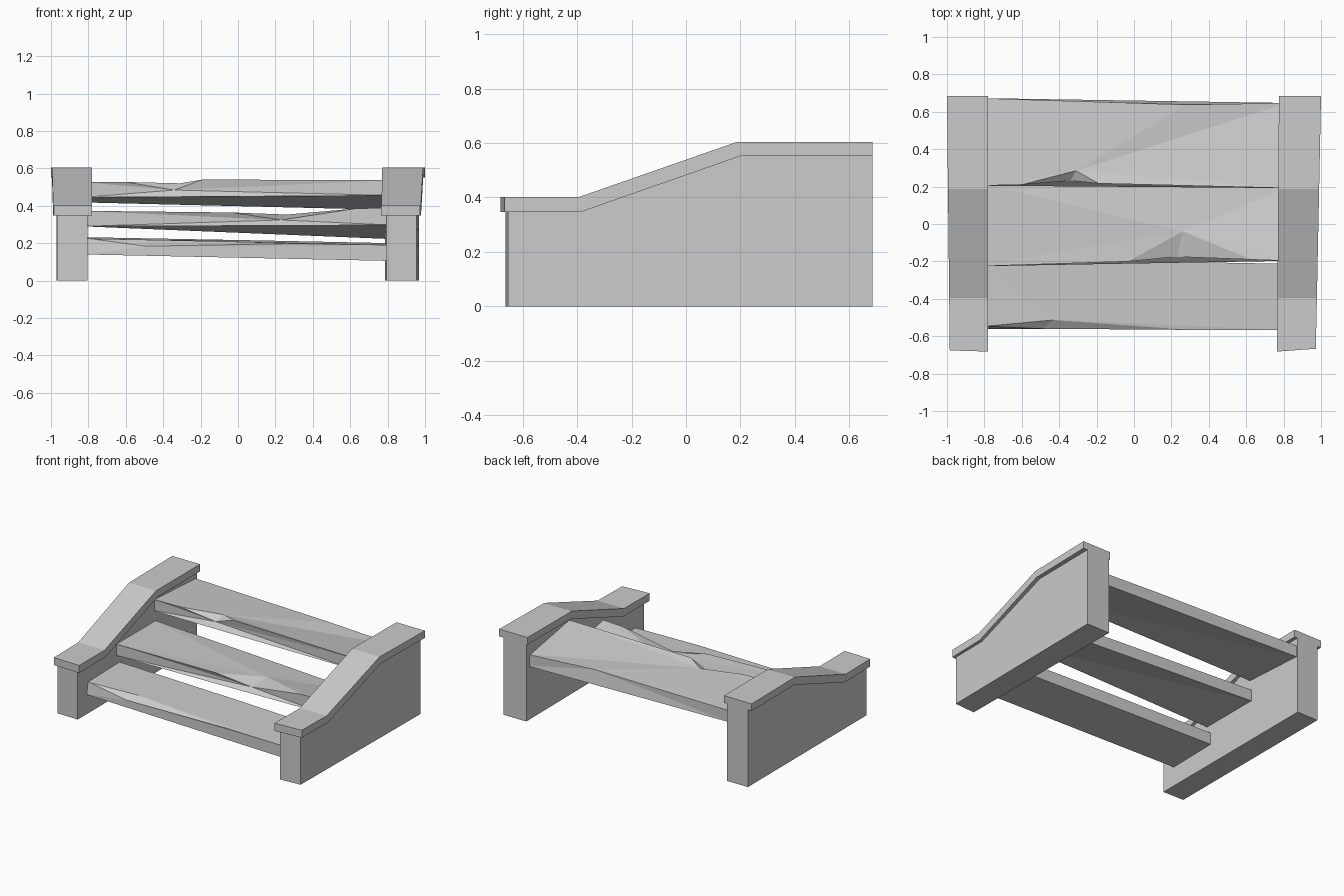
import bpy, bmesh

if "Cube" in bpy.data.objects:
    bpy.data.objects.remove(bpy.data.objects["Cube"])


def make_object(name, verts, faces):
    bm = bmesh.new()
    vs = [bm.verts.new(v) for v in verts]
    for f in faces:
        bm.faces.new([vs[i] for i in f])
    bmesh.ops.recalc_face_normals(bm, faces=bm.faces[:])
    mesh = bpy.data.meshes.new(name)
    bm.to_mesh(mesh)
    bm.free()
    obj = bpy.data.objects.new(name, mesh)
    bpy.context.collection.objects.link(obj)
    return obj


def side_slab(name, profile, inner, outer, outer_shift):
    """Extrude a (y, z) profile across x; inner/outer are (front x, back x)."""
    n = len(profile)

    def x_at(ends, y):
        return ends[0] + (ends[1] - ends[0]) * (y + 0.685) / 1.37

    verts = [(x_at(inner, y), y, z) for y, z in profile]
    for y, z in profile:
        # slightly skewed front corner
        yo = y + outer_shift if y < -0.6 else y
        verts.append((x_at(outer, y), yo, z))
    faces = [tuple(range(n)), tuple(range(n, 2 * n))]
    faces += [(i, (i + 1) % n, n + (i + 1) % n, n + i) for i in range(n)]
    return make_object(name, verts, faces)


def plank(name, ftl, ftr, fbl, fbr, btl, btm, btr, bbl, bbr, chip):
    """Warped plank whose front top edge has one chip (left, right, low, apex)."""
    verts = [ftl, ftr, fbl, fbr, btl, btm, btr, bbl, bbr, *chip]
    FTL, FTR, FBL, FBR, BTL, BTM, BTR, BBL, BBR, A, B, LOW, APEX = range(13)
    faces = [(A, LOW, APEX), (LOW, B, APEX),
             (FTL, FBL, BBL, BTL), (FTR, BTR, BBR, FBR)]
    # top and front fan out from the chip
    for centre, ring in ((APEX, (B, FTR, BTR, BTM, BTL, FTL, A)),
                         (LOW, (A, FTL, FBL, FBR, FTR, B)),
                         (BTM, (BTR, BBR, BBL, BTL))):
        faces += [(centre, p, q) for p, q in zip(ring, ring[1:])]
    # underside
    faces += [(FBL, BBL, FBR), (FBR, BBL, BBR)]
    return make_object(name, verts, faces)


# side walls and their capping rails
wall = [(-0.663, 0), (0.685, 0), (0.685, 0.553), (0.198, 0.553),
        (-0.385, 0.352), (-0.663, 0.352)]
cap = [(-0.682, 0.347), (-0.385, 0.347), (0.2, 0.552), (0.685, 0.552),
       (0.685, 0.604), (0.187, 0.604), (-0.395, 0.401), (-0.682, 0.401)]
side_slab("left_wall", wall, (-0.805, -0.805), (-0.968, -0.97), 0.004)
side_slab("right_wall", wall, (0.795, 0.785), (0.953, 0.967), 0.01)
side_slab("left_cap", cap, (-0.78, -0.78), (-0.985, -1.0), 0.006)
side_slab("right_cap", cap, (0.765, 0.775), (0.972, 1.0), 0.015)

# three worn steps
L, R = -0.83, 0.82
plank("lower_step",
      (L, -0.545, 0.225), (R, -0.566, 0.19), (L, -0.56, 0.14), (R, -0.566, 0.105),
      (L, -0.19, 0.232), (0.1, -0.2, 0.215), (R, -0.213, 0.2),
      (L, -0.19, 0.147), (R, -0.213, 0.115),
      [(-0.79, -0.546, 0.224), (0.3, -0.566, 0.198),
       (-0.49, -0.56, 0.184), (-0.43, -0.513, 0.217)])
plank("middle_step",
      (L, -0.226, 0.373), (R, -0.197, 0.39), (L, -0.226, 0.29), (R, -0.197, 0.297),
      (L, 0.22, 0.372), (0.28, 0.21, 0.325), (R, 0.196, 0.305),
      (L, 0.22, 0.29), (R, 0.196, 0.222),
      [(-0.03, -0.2, 0.364), (0.63, -0.19, 0.385),
       (0.23, -0.175, 0.324), (0.26, -0.04, 0.353)])
plank("upper_step",
      (L, 0.205, 0.527), (R, 0.192, 0.537), (L, 0.205, 0.445), (R, 0.192, 0.455),
      (L, 0.673, 0.5), (0.28, 0.638, 0.49), (R, 0.647, 0.46),
      (L, 0.673, 0.418), (R, 0.647, 0.378),
      [(-0.6, 0.21, 0.527), (-0.19, 0.217, 0.54),
       (-0.34, 0.232, 0.484), (-0.31, 0.285, 0.52)])
